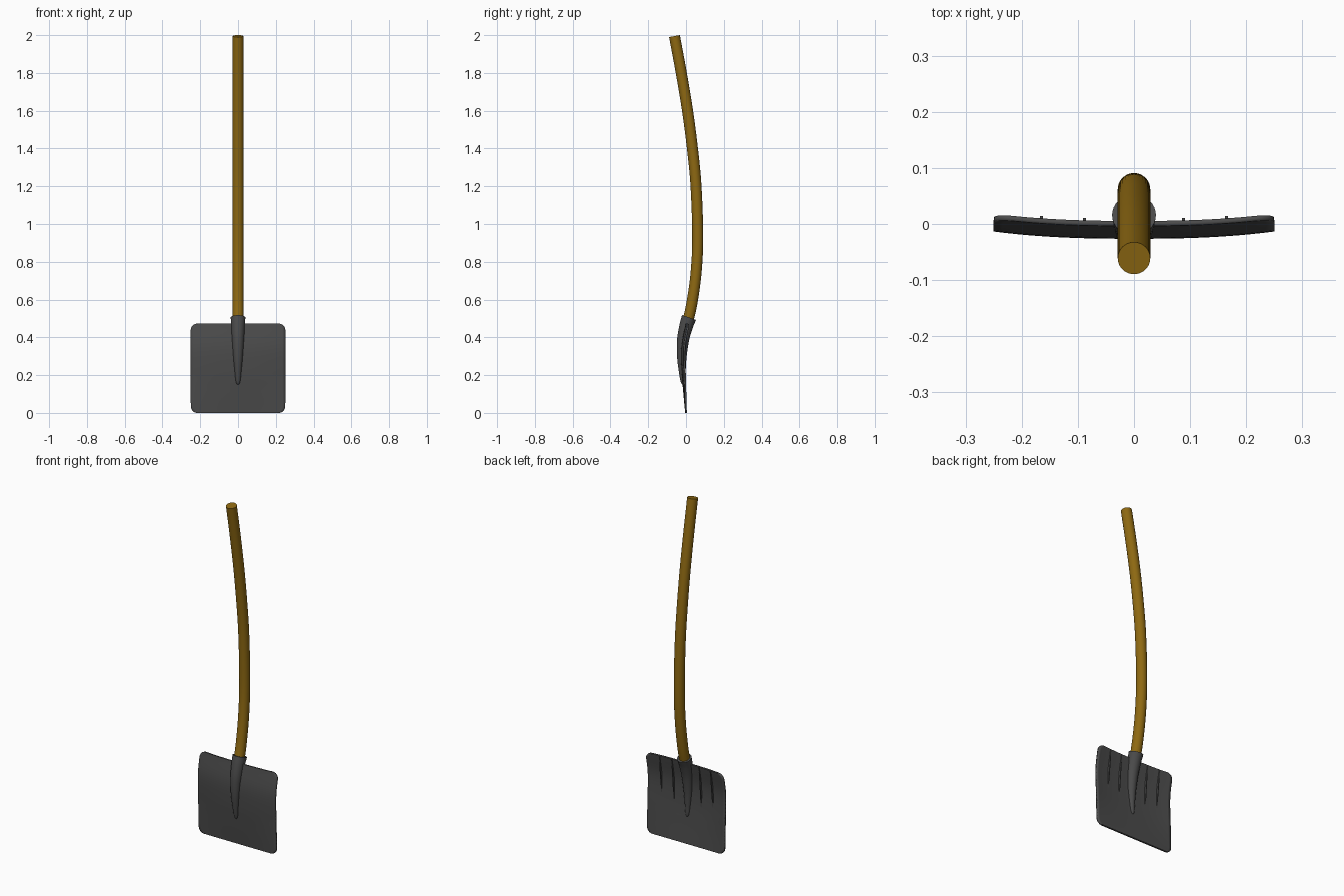
import bpy, bmesh, math
from mathutils import Vector

if "Cube" in bpy.data.objects:
    bpy.data.objects.remove(bpy.data.objects["Cube"])


def material(name, color):
    m = bpy.data.materials.new(name)
    m.diffuse_color = color
    m.use_nodes = True
    m.node_tree.nodes["Principled BSDF"].inputs["Base Color"].default_value = m.diffuse_color
    return m


WOOD = material("wood", (0.27, 0.14, 0.006, 1))
STEEL = material("dark_steel", (0.07, 0.07, 0.07, 1))


def finish(name, bm, mat):
    bmesh.ops.recalc_face_normals(bm, faces=bm.faces)
    me = bpy.data.meshes.new(name)
    bm.to_mesh(me)
    bm.free()
    me.materials.append(mat)
    ob = bpy.data.objects.new(name, me)
    bpy.context.collection.objects.link(ob)
    bpy.ops.object.select_all(action='DESELECT')
    ob.select_set(True)
    bpy.context.view_layer.objects.active = ob
    bpy.ops.object.shade_smooth_by_angle(angle=math.radians(35))
    return ob


def spline(pts, t):
    """Smooth interpolation through pts, t in 0..1."""
    n = len(pts) - 1
    i = min(int(t * n), n - 1)
    f = t * n - i
    p = [Vector(pts[max(0, min(n, k))]) for k in range(i - 1, i + 3)]
    if i == 0:
        p[0] = 2 * p[1] - p[2]
    if i == n - 1:
        p[3] = 2 * p[2] - p[1]
    return 0.5 * (2 * p[1] + (p[2] - p[0]) * f
                  + (2 * p[0] - 5 * p[1] + 4 * p[2] - p[3]) * f * f
                  + (3 * p[1] - p[0] - 3 * p[2] + p[3]) * f ** 3)


def tube(name, pts, steps, mat, sides=32):
    """Round tube in the yz plane through (y, z, radius) points."""
    bm = bmesh.new()
    rings = []
    for k in range(steps + 1):
        t = k / steps
        y, z, r = spline(pts, t)
        d = spline(pts, min(1, t + .01)) - spline(pts, max(0, t - .01))
        tan = Vector((0, d.x, d.y)).normalized()
        side = Vector((1, 0, 0))
        up = tan.cross(side)
        rings.append([bm.verts.new(Vector((0, y, z)) + r * (math.cos(a) * side + math.sin(a) * up))
                      for a in (2 * math.pi * j / sides for j in range(sides))])
    for a, b in zip(rings, rings[1:]):
        for j in range(sides):
            bm.faces.new((a[j], a[j - 1], b[j - 1], b[j]))
    bm.faces.new(rings[0])
    bm.faces.new(rings[-1])
    return finish(name, bm, mat)


# Long bent handle
tube("handle", [(0.004, 0.46, .029), (0.031, 0.58, .029), (0.053, 0.74, .029),
                (0.062, 0.93, .029), (0.053, 1.2, .029), (0.034, 1.4, .029),
                (0.008, 1.6, .029), (-0.025, 1.8, .029), (-0.061, 1.995, .029)], 64, WOOD)

# Tapered socket that merges into the blade
tube("socket", [(-0.016, 0.148, .003), (-0.016, 0.165, .012), (-0.020, 0.22, .018),
                (-0.022, 0.30, .0255), (-0.015, 0.39, .032), (0.001, 0.46, .036),
                (0.016, 0.505, .039)], 36, STEEL)

# Blade: curved sheet with rounded corners
TOP, HALF, CORNER = 0.472, 0.25, 0.035
PROFILE = [(0, 0, 0), (-0.011, .118, 0), (-0.020, .236, 0), (-0.020, .354, 0), (0.001, TOP, 0)]


def blade_y(x, z):
    bend = 0.013 * (abs(x) / HALF) ** 2.5 * min(1, z / 0.2)
    return spline(PROFILE, z / TOP).x + bend


arc = [CORNER * (1 - math.cos(math.radians(a))) for a in range(0, 91, 15)]
rows = arc + [CORNER + (TOP - 2 * CORNER) * k / 20 for k in range(1, 20)]
rows += [TOP - a for a in reversed(arc)]
COLS = 32
bm = bmesh.new()
grid = []
for z in rows:
    d = max(0, CORNER - min(z, TOP - z))
    w = HALF - CORNER + math.sqrt(max(0, CORNER ** 2 - d ** 2))
    xs = [w * (2 * c / COLS - 1) for c in range(COLS + 1)]
    grid.append([bm.verts.new((x, blade_y(x, z), z)) for x in xs])
for a, b in zip(grid, grid[1:]):
    for c in range(COLS):
        bm.faces.new((a[c], a[c + 1], b[c + 1], b[c]))
blade = finish("blade", bm, STEEL)
mod = blade.modifiers.new("thickness", 'SOLIDIFY')
mod.thickness = 0.009
mod.offset = 0

# Thin stiffening ribs on the back of the blade
for n, x in enumerate((-0.165, -0.088, 0.088, 0.165)):
    low = 0.25 if abs(x) > 0.1 else 0.23
    bm = bmesh.new()
    prev = None
    for k in range(17):
        t = k / 16
        z = low + (TOP - 0.004 - low) * t
        y = blade_y(x, z)
        h = 0.004 + 0.012 * math.sin(math.pi * min(1, t * 1.15 + .02) * .85)
        ring = [bm.verts.new((x + sx * 0.0025, y + dy, z))
                for sx, dy in ((-1, 0), (1, 0), (1, h), (-1, h))]
        if prev:
            for j in range(4):
                bm.faces.new((prev[j], prev[j - 1], ring[j - 1], ring[j]))
        else:
            bm.faces.new(ring)
        prev = ring
    bm.faces.new(prev)
    finish("rib_%d" % (n + 1), bm, STEEL)
